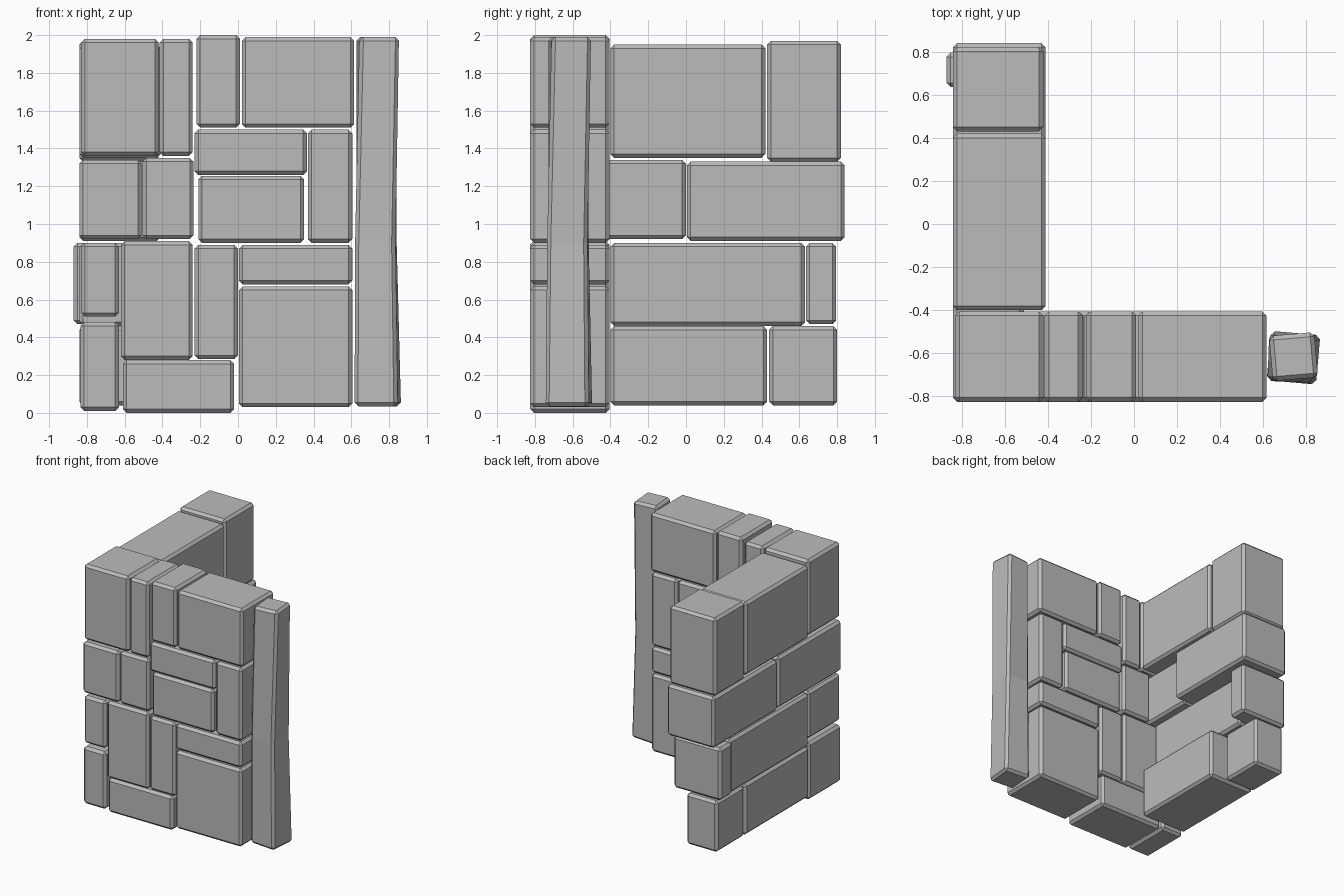
import bpy, bmesh, math
from mathutils import Matrix, Vector

cube = bpy.data.objects.get("Cube")
if cube:
    bpy.data.objects.remove(cube, do_unlink=True)

stone = bpy.data.materials.new("grey_stone")
stone.use_nodes = True
GREY = (0.5, 0.5, 0.5, 1)
stone.diffuse_color = GREY
stone.node_tree.nodes["Principled BSDF"].inputs["Base Color"].default_value = GREY


def finish(name, bm, chamfer):
    """Turn a bmesh into a chamfered, flat-shaded stone."""
    mesh = bpy.data.meshes.new(name)
    bm.to_mesh(mesh)
    bm.free()
    mesh.materials.append(stone)
    obj = bpy.data.objects.new(name, mesh)
    bpy.context.collection.objects.link(obj)
    bevel = obj.modifiers.new("chamfer", "BEVEL")
    bevel.width = chamfer
    bevel.segments = 1
    bevel.limit_method = "ANGLE"
    return obj


def block(name, x, y, z, chamfer=0.02):
    """Box stone given by its extents on each axis."""
    bm = bmesh.new()
    bmesh.ops.create_cube(bm, size=1)
    for v in bm.verts:
        v.co = Vector([(a + b) / 2 + c * (b - a) for (a, b), c in zip((x, y, z), v.co)])
    return finish(name, bm, chamfer)


# Front wall: width and height of each stone, one shared thickness
FRONT = (-0.825, -0.405)
front_wall = {
    "top_corner": (-0.83, -0.42, 1.36, 1.98),
    "top_narrow": (-0.415, -0.24, 1.36, 1.98),
    "top_middle": (-0.22, 0.01, 1.51, 2.0),
    "top_wide": (0.02, 0.615, 1.51, 1.99),
    "upper_lintel": (-0.23, 0.365, 1.26, 1.50),
    "upper_end": (0.37, 0.605, 0.90, 1.50),
    "centre": (-0.21, 0.35, 0.90, 1.255),
    "centre_side": (-0.505, -0.235, 0.92, 1.35),
    "lower_corner": (-0.83, -0.63, 0.51, 0.90),
    "lower_tall": (-0.62, -0.24, 0.28, 0.91),
    "lower_narrow": (-0.23, 0.0, 0.285, 0.89),
    "lower_lintel": (0.005, 0.605, 0.68, 0.89),
    "base_large": (0.005, 0.605, 0.03, 0.67),
    "base_corner": (-0.835, -0.63, 0.01, 0.48),
    "base_long": (-0.61, -0.02, 0.0, 0.28),
}
for name, (x0, x1, z0, z1) in front_wall.items():
    block("front_stone_" + name, (x0, x1), FRONT, (z0, z1))

# Side wall: depth, height and inner face of each stone
side_wall = {
    "top_long": (-0.40, 0.42, 1.35, 1.95, -0.41),
    "top_end": (0.43, 0.82, 1.33, 1.97, -0.42),
    "upper_corner": (-0.825, 0.0, 0.92, 1.34, -0.51),
    "upper_end": (0.005, 0.84, 0.91, 1.33, -0.41),
    "lower_long": (-0.40, 0.63, 0.46, 0.90, -0.54),
    "base_long": (-0.40, 0.43, 0.04, 0.46, -0.42),
    "base_end": (0.44, 0.80, 0.04, 0.46, -0.56),
}
for name, (y0, y1, z0, z1, inner) in side_wall.items():
    block("side_stone_" + name, (-0.84, inner), (y0, y1), (z0, z1))
block("side_stone_lower_end", (-0.87, -0.44), (0.635, 0.795), (0.47, 0.90))

# Free-standing post: stacked square sections with a slight twist
bm = bmesh.new()
rings = []
for z, cx, cy, half, turn in ((0.035, 0.74, -0.62, 0.115, -5),
                              (0.9, 0.73, -0.625, 0.107, -2),
                              (1.99, 0.74, -0.615, 0.105, 5)):
    spin = Matrix.Rotation(math.radians(turn), 3, "Z")
    rings.append([bm.verts.new(Vector((cx, cy, z)) + spin @ Vector((sx * half, sy * half, 0)))
                  for sx, sy in ((-1, -1), (1, -1), (1, 1), (-1, 1))])
for low, high in zip(rings, rings[1:]):
    for i in range(4):
        j = (i + 1) % 4
        bm.faces.new((low[i], low[j], high[j], high[i]))
bm.faces.new(rings[0][::-1])
bm.faces.new(rings[-1])
finish("post", bm, 0.02)
